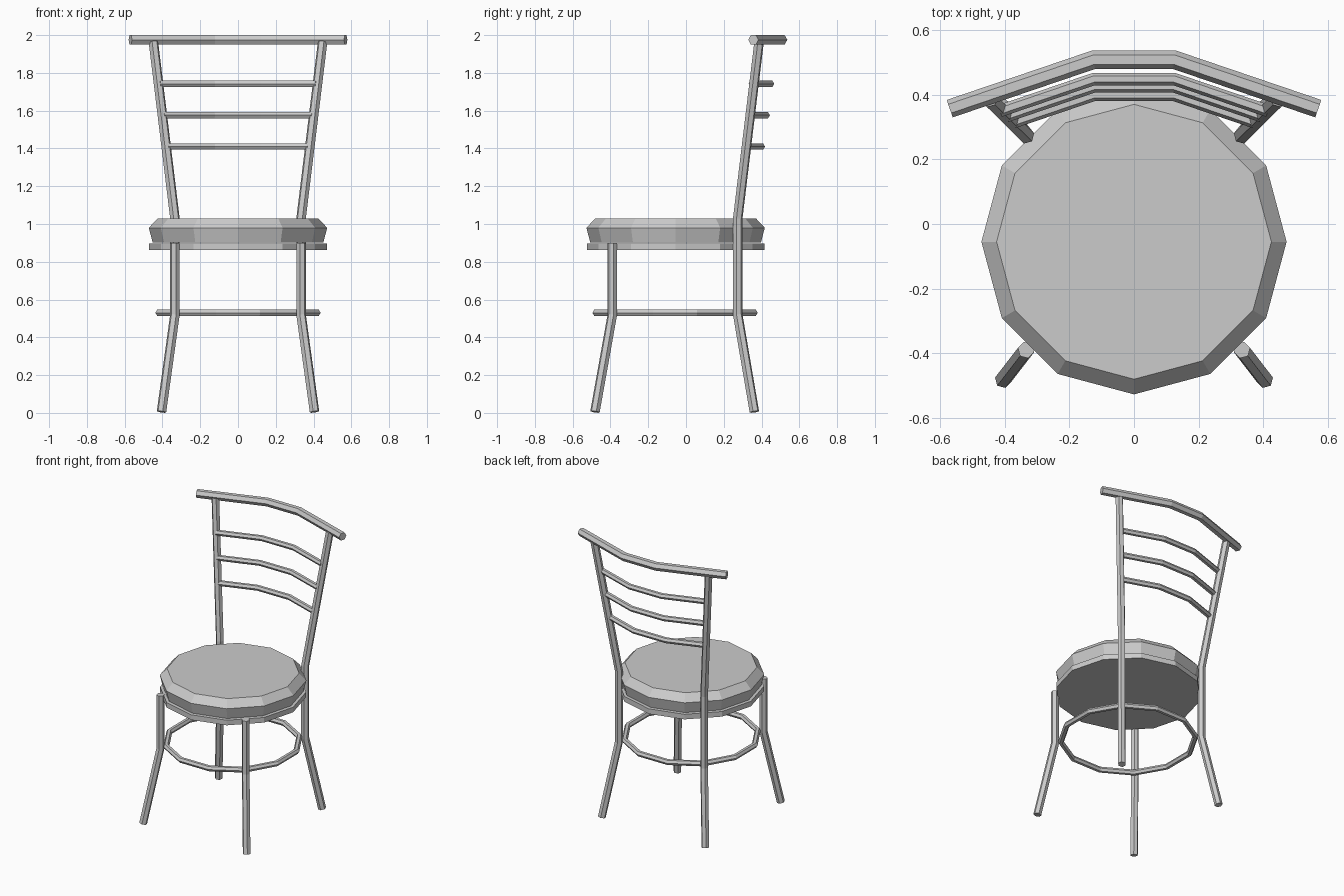
import bpy, bmesh
from math import sin, cos, pi, radians
from mathutils import Vector

cube = bpy.data.objects.get("Cube")
if cube:
    bpy.data.objects.remove(cube, do_unlink=True)

grey = bpy.data.materials.new("plain grey")
grey.use_nodes = True
COLOUR = (0.6, 0.6, 0.6, 1)
grey.diffuse_color = COLOUR
grey.node_tree.nodes["Principled BSDF"].inputs["Base Color"].default_value = COLOUR


def finish(name, bm):
    bmesh.ops.recalc_face_normals(bm, faces=bm.faces)
    mesh = bpy.data.meshes.new(name)
    bm.to_mesh(mesh)
    bm.free()
    mesh.materials.append(grey)
    obj = bpy.data.objects.new(name, mesh)
    bpy.context.collection.objects.link(obj)
    return obj


def skin(bm, rings, closed=False):
    """Join successive rings with quads, then cap or close the ends."""
    pairs = list(zip(rings, rings[1:]))
    if closed:
        pairs.append((rings[-1], rings[0]))
    for a, b in pairs:
        n = len(a)
        for i in range(n):
            j = (i + 1) % n
            bm.faces.new((a[i], a[j], b[j], b[i]))
    if not closed:
        bm.faces.new(rings[0])
        bm.faces.new(rings[-1])


def tube(name, path, normal, radius, closed=False, sides=6):
    """Mitred hexagonal tube along a path lying in the plane of the normal."""
    bm = bmesh.new()
    pts = [Vector(p) for p in path]
    normal = Vector(normal).normalized()
    rings = []
    for i, p in enumerate(pts):
        prev = pts[i - 1] if i or closed else None
        nxt = pts[(i + 1) % len(pts)] if i < len(pts) - 1 or closed else None
        before = (p - prev).normalized() if prev else (nxt - p).normalized()
        after = (nxt - p).normalized() if nxt else before
        tangent = (before + after).normalized()
        out = normal.cross(tangent).normalized() / tangent.dot(after)
        rings.append([bm.verts.new(p + radius * (out * cos(2 * pi * k / sides)
                                                 + normal * sin(2 * pi * k / sides)))
                      for k in range(sides)])
    skin(bm, rings, closed)
    return finish(name, bm)


def disc(name, profile, cy=-0.055, sides=12):
    """Turned shape from (radius, z) pairs."""
    bm = bmesh.new()
    skin(bm, [[bm.verts.new((r * cos(2 * pi * k / sides),
                             cy + r * sin(2 * pi * k / sides), z))
               for k in range(sides)] for r, z in profile])
    return finish(name, bm)


# Seat
disc("seat_base", [(0.47, 0.862), (0.47, 0.898)])
disc("seat_cushion", [(0.452, 0.902), (0.472, 0.98), (0.425, 1.03)])

# Legs, the back pair running up into the backrest posts
LEG = 0.026
for side, s in (("left", 1), ("right", -1)):
    tube(side + "_front_leg",
         [(s * 0.405, -0.482, 0.006), (s * 0.334, -0.39, 0.52), (s * 0.334, -0.39, 0.9)],
         (1, s, 0), LEG)
    tube(side + "_back_leg_and_post",
         [(s * 0.405, 0.362, 0.006), (s * 0.334, 0.274, 0.52),
          (s * 0.334, 0.274, 1.03), (s * 0.448, 0.387, 1.965)],
         (1, -s, 0), LEG)

# Ring brace between the legs
angles = [radians(15 + 30 * k) for k in range(12)]
tube("leg_ring", [(0.433 * cos(a), -0.058 + 0.433 * sin(a), 0.53) for a in angles],
     (0, 0, 1), 0.019, closed=True)


# Bowed backrest bars
def bar(name, half, mid_y, z, radius):
    bend, slope = 0.125, 0.34
    end_y = mid_y - slope * (half - bend)
    tube(name, [(-half, end_y, z), (-bend, mid_y, z), (bend, mid_y, z), (half, end_y, z)],
         (0, 0, 1), radius)


bar("top_rail", 0.57, 0.508, 1.975, 0.0285)
bar("upper_slat", 0.415, 0.448, 1.742, 0.019)
bar("middle_slat", 0.395, 0.425, 1.576, 0.019)
bar("lower_slat", 0.372, 0.399, 1.41, 0.019)
